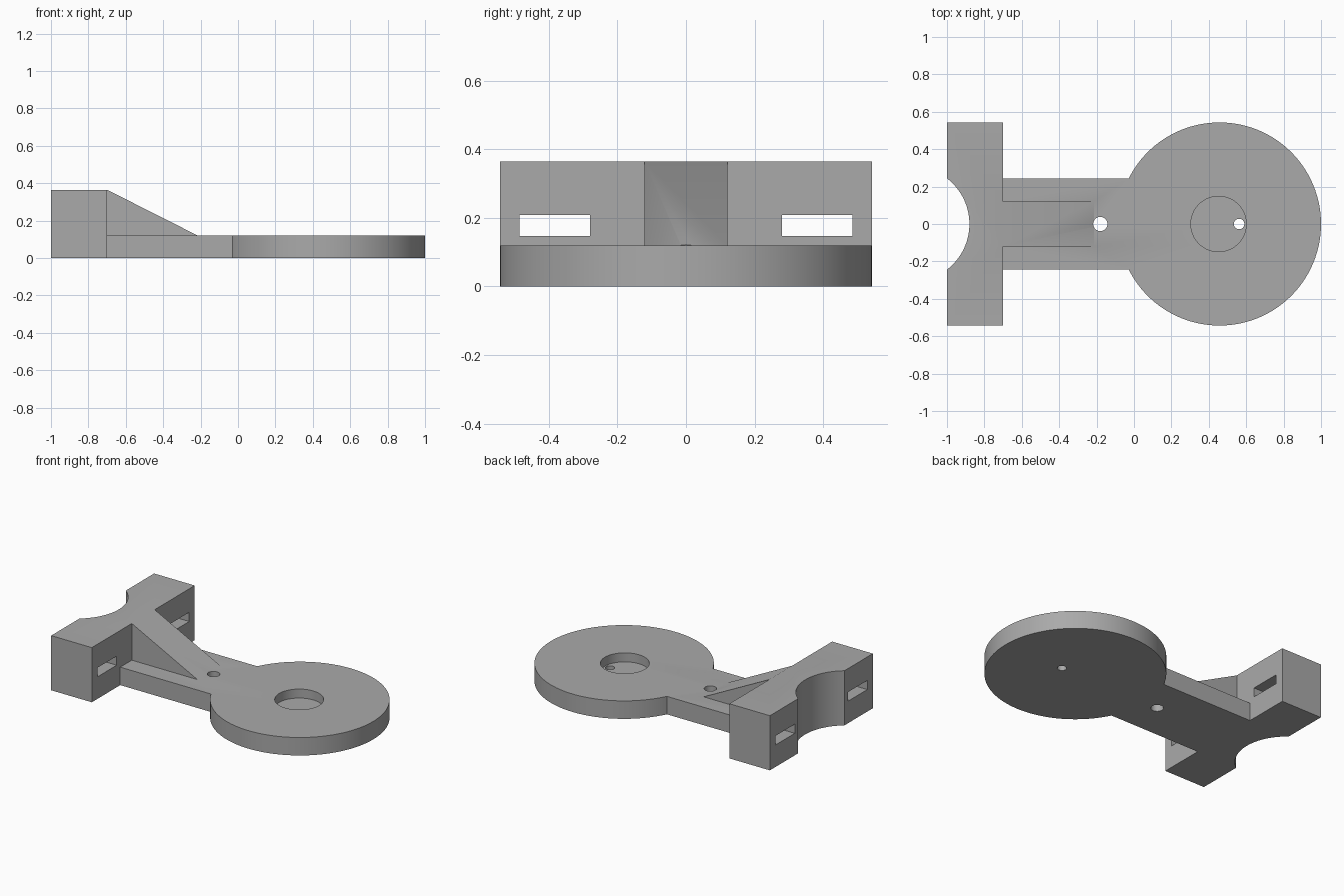
import bpy, bmesh, math
from mathutils import Vector

cube = bpy.data.objects.get("Cube")
if cube:
    bpy.data.objects.remove(cube, do_unlink=True)

PLATE = 0.12      # plate thickness
TOP = 0.365       # clamp block height
HALF = 0.543      # half width of the block and radius of the disc

grey = bpy.data.materials.new("plain grey")
grey.use_nodes = True
colour = (0.4, 0.4, 0.4, 1)
grey.diffuse_color = colour
grey.node_tree.nodes["Principled BSDF"].inputs["Base Color"].default_value = colour


def prism(name, points, direction):
    """Solid made by extruding a closed outline."""
    bm = bmesh.new()
    face = bm.faces.new([bm.verts.new(p) for p in points])
    out = bmesh.ops.extrude_face_region(bm, geom=[face])
    moved = [v for v in out["geom"] if isinstance(v, bmesh.types.BMVert)]
    bmesh.ops.translate(bm, verts=moved, vec=Vector(direction))
    bmesh.ops.recalc_face_normals(bm, faces=bm.faces)
    mesh = bpy.data.meshes.new(name)
    bm.to_mesh(mesh)
    bm.free()
    mesh.materials.append(grey)
    obj = bpy.data.objects.new(name, mesh)
    bpy.context.scene.collection.objects.link(obj)
    return obj


def box(name, x0, x1, y0, y1, z0, z1):
    outline = [(x0, y0, z0), (x1, y0, z0), (x1, y1, z0), (x0, y1, z0)]
    return prism(name, outline, (0, 0, z1 - z0))


def cylinder(name, x, radius, z0, z1, sides=128):
    angles = [math.tau * i / sides for i in range(sides)]
    outline = [(x + radius * math.cos(a), radius * math.sin(a), z0) for a in angles]
    return prism(name, outline, (0, 0, z1 - z0))


# Round base disc is the body the other parts join
body = cylinder("mounting_bracket", 1 - HALF, HALF, 0, PLATE)

# Flat arm, upright clamp block and sloping rib
arm = box("arm", -0.8, 0.3, -0.243, 0.243, 0, PLATE)
block = box("clamp_block", -1, -0.7, -HALF, HALF, 0, TOP)
profile = [(-0.8, 0.06), (-0.8, TOP), (-0.7, TOP), (-0.215, PLATE), (-0.215, 0.06)]
rib = prism("rib", [(x, -0.121, z) for x, z in profile], (0, 0.242, 0))

# Curved saddle, holes, recess and strap slots
cutters = [
    cylinder("saddle_cutter", -1.188, 0.308, -0.1, 0.5, 192),
    cylinder("arm_hole_cutter", -0.18, 0.038, -0.1, 0.5, 48),
    cylinder("recess_cutter", 0.452, 0.148, 0.06, 0.5),
    cylinder("disc_hole_cutter", 0.562, 0.028, -0.1, 0.5, 48),
]
for side in (-1, 1):
    y0, y1 = sorted((side * 0.28, side * 0.485))
    cutters.append(box("slot_cutter", -1.1, -0.6, y0, y1, 0.147, 0.208))

# Join and cut, then bake the result
tools = [(arm, "UNION"), (block, "UNION"), (rib, "UNION")]
tools += [(c, "DIFFERENCE") for c in cutters]
for tool, operation in tools:
    mod = body.modifiers.new(tool.name, "BOOLEAN")
    mod.object = tool
    mod.operation = operation
    mod.solver = "EXACT"
    tool.hide_render = True

bpy.ops.object.select_all(action="DESELECT")
bpy.context.view_layer.objects.active = body
body.select_set(True)
for mod in list(body.modifiers):
    bpy.ops.object.modifier_apply(modifier=mod.name)
for tool, _ in tools:
    bpy.data.objects.remove(tool, do_unlink=True)

# Merge coplanar faces and shade
bm = bmesh.new()
bm.from_mesh(body.data)
bmesh.ops.remove_doubles(bm, verts=bm.verts, dist=0.0001)
bmesh.ops.dissolve_limit(bm, angle_limit=0.005, verts=bm.verts, edges=bm.edges)
bm.to_mesh(body.data)
bm.free()
bpy.ops.object.shade_smooth_by_angle(angle=math.radians(30))
